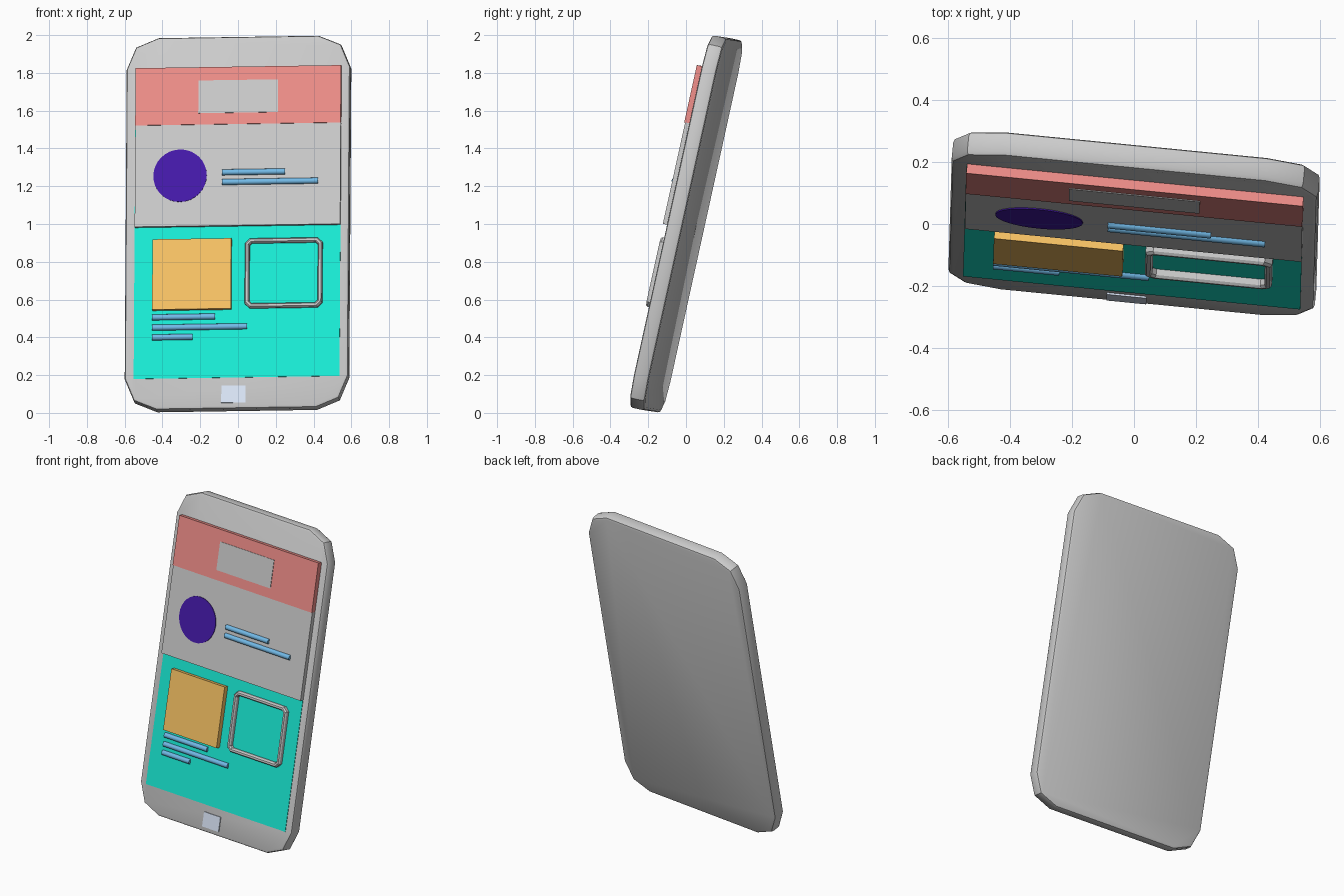
import bpy, bmesh, math
from mathutils import Matrix, Vector

if "Cube" in bpy.data.objects:
    bpy.data.objects.remove(bpy.data.objects["Cube"])

# Leaning frame of the handset: u across, v up, f out of the screen
v = Vector((0.0064, 0.215, 0.9766)).normalized()
u = Vector((0.995, -0.0977, 0.0151))
u = (u - u.dot(v) * v).normalized()
f = u.cross(v)
TILT = Matrix.Translation((0, 0, 1)) @ Matrix((u, v, f)).transposed().to_4x4()


def local(x, z, d):
    """Front-view position x, z at depth d -> local (across, up)."""
    s, t = x, z - 1
    for _ in range(6):
        t = (z - 1 - u.z * s - f.z * d) / v.z
        s = (x - v.x * t - f.x * d) / u.x
    return s, t


def material(name, rgb):
    m = bpy.data.materials.new(name)
    m.diffuse_color = (*rgb, 1)
    m.use_nodes = True
    m.node_tree.nodes["Principled BSDF"].inputs["Base Color"].default_value = m.diffuse_color
    return m


def add(name, data, mat=None, smooth=False):
    ob = bpy.data.objects.new(name, data)
    bpy.context.collection.objects.link(ob)
    ob.matrix_world = TILT
    if mat:
        data.materials.append(mat)
    if smooth:
        bpy.ops.object.select_all(action='DESELECT')
        ob.select_set(True)
        bpy.context.view_layer.objects.active = ob
        bpy.ops.object.shade_smooth_by_angle(angle=math.radians(40))
    return ob


def from_bm(name, bm, mat=None, smooth=False):
    me = bpy.data.meshes.new(name)
    bm.to_mesh(me)
    bm.free()
    return add(name, me, mat, smooth)


def box_bm(cx, cy, w, h, d0, d1):
    bm = bmesh.new()
    bmesh.ops.create_cube(bm, size=1, matrix=Matrix.Translation((cx, cy, (d0 + d1) / 2))
                          @ Matrix.Diagonal((w, h, d1 - d0, 1)))
    return bm


def plate(name, x0, x1, z0, z1, d0, d1, mat=None):
    cx, cy = local((x0 + x1) / 2, (z0 + z1) / 2, d1)
    return from_bm(name, box_bm(cx, cy, x1 - x0, (z1 - z0) / v.z, d0, d1), mat)


def rod(name, x0, x1, z, d, mat, r=0.016):
    cx, cy = local((x0 + x1) / 2, z, d)
    bm = bmesh.new()
    bmesh.ops.create_cone(bm, cap_ends=True, segments=12, radius1=r, radius2=r, depth=x1 - x0,
                          matrix=Matrix.Translation((cx, cy, d)) @ Matrix.Rotation(math.pi / 2, 4, 'Y'))
    return from_bm(name, bm, mat, True)


red = material("red", (0.86, 0.27, 0.25))
green = material("green", (0.01, 0.85, 0.68))
orange = material("orange", (0.95, 0.55, 0.13))
navy = material("navy", (0.06, 0.01, 0.40))
blue = material("blue", (0.17, 0.49, 0.80))
pale = material("pale_blue", (0.70, 0.79, 0.93))

# Handset body: clipped corners, softened rim
bm = box_bm(0, 0, 1.19, 2.017, -0.042, 0.04)
bmesh.ops.bevel(bm, geom=[e for e in bm.edges if abs(e.verts[0].co.z - e.verts[1].co.z) > 0.01],
                offset=0.17, segments=2, profile=0.5, affect='EDGES')
rim = [e for e in bm.edges if abs(e.verts[0].co.z - e.verts[1].co.z) < 0.01]
bmesh.ops.bevel(bm, geom=rim, offset=0.016, segments=2, profile=0.5, affect='EDGES')
from_bm("body", bm, None, True)

# Screen and the blocks laid on it
plate("screen", -0.55, 0.545, 0.188, 1.80, 0.03, 0.043, green)
plate("header", -0.546, 0.547, 1.53, 1.833, 0.04, 0.071, red)
plate("header_label", -0.211, 0.213, 1.59, 1.763, 0.06, 0.074)
plate("middle_panel", -0.548, 0.545, 0.993, 1.53, 0.04, 0.066)
plate("picture_tile", -0.455, -0.036, 0.55, 0.922, 0.04, 0.073, orange)
plate("home_button", -0.089, 0.04, 0.055, 0.145, 0.03, 0.046, pale)

# Round portrait disc
cx, cy = local(-0.307, 1.256, 0.07)
bm = bmesh.new()
bmesh.ops.create_cone(bm, cap_ends=True, segments=32, radius1=0.142, radius2=0.142, depth=0.02,
                      matrix=Matrix.Translation((cx, cy, 0.06)))
from_bm("portrait_disc", bm, navy, True)

# Hairline text bars
for i, (x0, x1, z, d) in enumerate([(-0.085, 0.25, 1.276, 0.066), (-0.085, 0.425, 1.226, 0.066),
                                    (-0.455, -0.12, 0.508, 0.043), (-0.455, 0.05, 0.455, 0.043),
                                    (-0.455, -0.24, 0.401, 0.043)]):
    rod(f"line_bar_{i + 1}", x0, x1, z, d, blue)

# Rounded outline frame: difference of two clipped rectangles
cx, cy = local(0.24, 0.745, 0.072)


def ring(bm, w, h, c, d):
    pts = []
    for sx, sy in ((1, 1), (-1, 1), (-1, -1), (1, -1)):
        p = [(sx * w, sy * (h - c)), (sx * (w - c), sy * h)]
        pts += p if sx * sy > 0 else p[::-1]
    return [bm.verts.new((cx + x, cy + y, d)) for x, y in pts]


bm = bmesh.new()
loops = [ring(bm, *a) for a in ((0.206, 0.188, 0.025, 0.04), (0.206, 0.188, 0.025, 0.063),
                                (0.200, 0.182, 0.024, 0.072), (0.188, 0.170, 0.015, 0.072),
                                (0.182, 0.164, 0.013, 0.063), (0.182, 0.164, 0.013, 0.04))]
for a, b in zip(loops, loops[1:] + loops[:1]):
    for i in range(8):
        j = (i + 1) % 8
        bm.faces.new((a[i], a[j], b[j], b[i]))
bmesh.ops.recalc_face_normals(bm, faces=bm.faces)
from_bm("outline_frame", bm)
